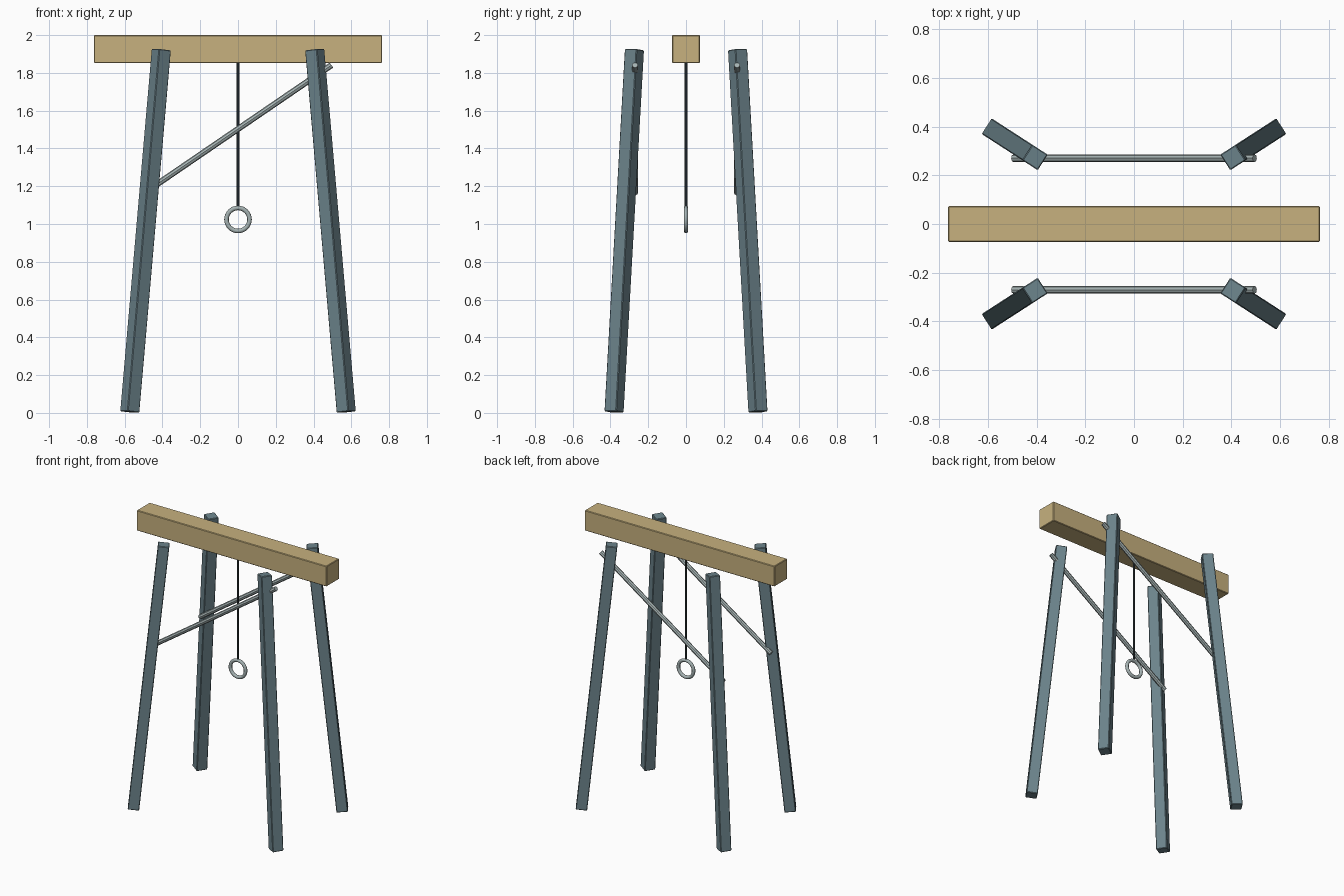
import bpy
import math
from mathutils import Vector

if "Cube" in bpy.data.objects:
    bpy.data.objects.remove(bpy.data.objects["Cube"], do_unlink=True)


def material(name, colour):
    mat = bpy.data.materials.new(name)
    mat.use_nodes = True
    mat.diffuse_color = (*colour, 1)
    mat.node_tree.nodes["Principled BSDF"].inputs["Base Color"].default_value = (*colour, 1)
    return mat


wood = material("tan wood", (0.57, 0.44, 0.21))
steel = material("blue grey steel", (0.15, 0.23, 0.26))
pale = material("pale grey metal", (0.38, 0.45, 0.45))
dark = material("dark cable", (0.04, 0.055, 0.06))


def finish(name, mat, bevel=0):
    obj = bpy.context.object
    obj.name = name
    obj.data.materials.append(mat)
    if bevel:
        mod = obj.modifiers.new("edge bevel", "BEVEL")
        mod.width = bevel
        mod.segments = 1
    return obj


def span(obj, start, end):
    """Lay a unit-height part between two points, one side facing up."""
    start, end = Vector(start), Vector(end)
    axis = end - start
    obj.location = (start + end) / 2
    obj.rotation_euler = axis.to_track_quat("Z", "Y").to_euler()


def bar(name, start, end, width, mat):
    length = (Vector(end) - Vector(start)).length
    bpy.ops.mesh.primitive_cube_add(size=1)
    obj = finish(name, mat, 0.004)
    for v in obj.data.vertices:
        v.co = (v.co.x * width, v.co.y * width, v.co.z * length)
    span(obj, start, end)


def rod(name, start, end, radius, sides, mat):
    length = (Vector(end) - Vector(start)).length
    bpy.ops.mesh.primitive_cylinder_add(vertices=sides, radius=radius, depth=length)
    span(finish(name, mat), start, end)


# Top beam
bar("top_beam", (-0.763, 0, 1.926), (0.763, 0, 1.926), 0.148, wood)

# Four splayed legs and one slanting brace for each pair
for depth, sy in (("front", -1), ("back", 1)):
    for side, sx in (("right", -1), ("left", 1)):
        bar(f"{depth}_{side}_leg", (sx * 0.573, sy * 0.381, 0.005),
            (sx * 0.406, sy * 0.273, 1.923), 0.076, steel)
    rod(f"{depth}_brace", (-0.495, sy * 0.27, 1.165), (0.495, sy * 0.27, 1.841), 0.016, 8, pale)

# Hanging cable and ring
rod("cable", (0, 0, 1.085), (0, 0, 1.86), 0.007, 8, dark)
bpy.ops.mesh.primitive_torus_add(major_radius=0.061, minor_radius=0.012, major_segments=32,
                                 minor_segments=10, location=(0, 0, 1.024),
                                 rotation=(math.pi / 2, 0, 0))
finish("ring", pale)
bpy.ops.object.shade_smooth_by_angle(angle=math.radians(40))
